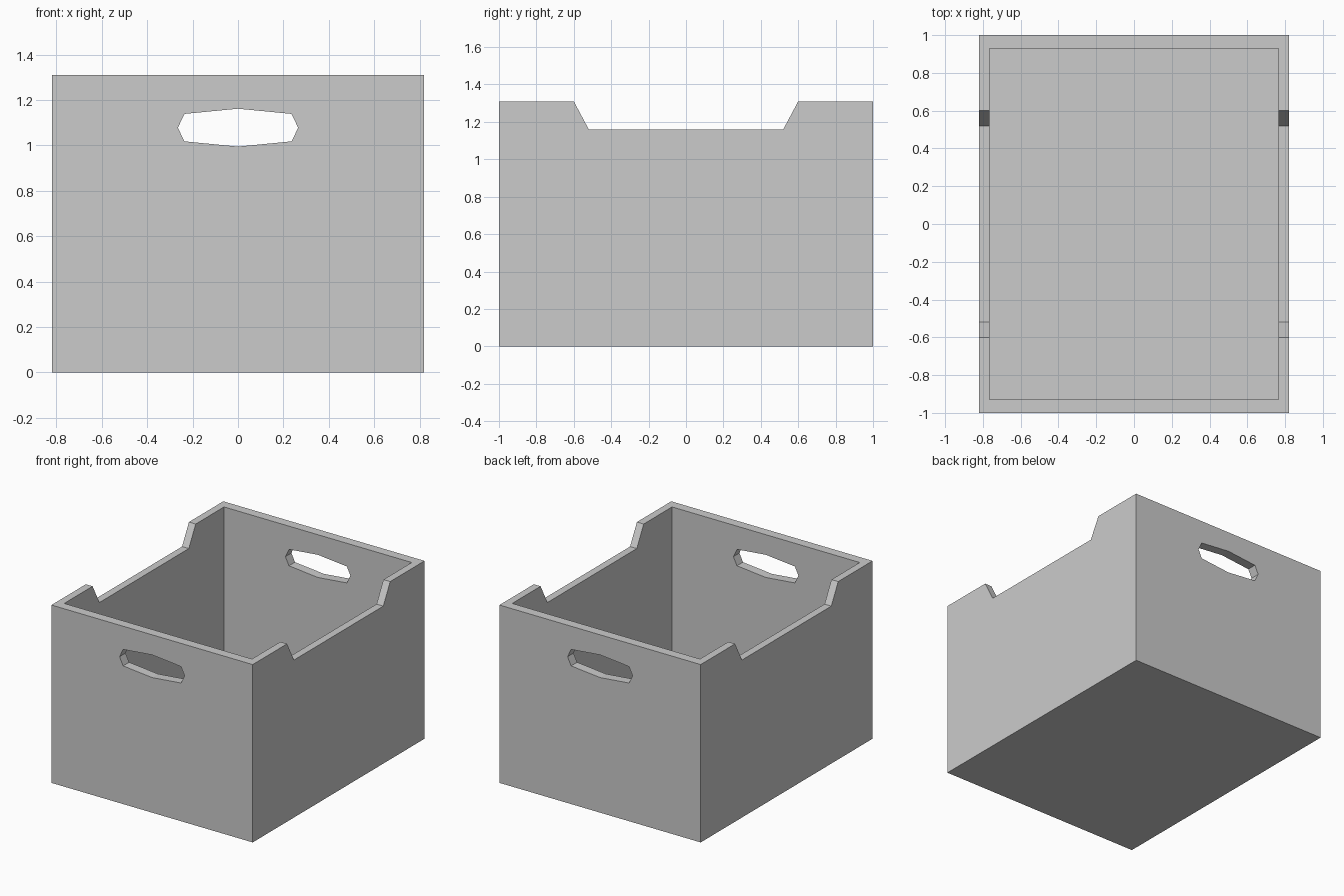
import bpy
import bmesh
from mathutils import Vector

if "Cube" in bpy.data.objects:
    bpy.data.objects.remove(bpy.data.objects["Cube"])

HALF_X, HALF_Y, HEIGHT = 0.82, 1.0, 1.31
WALL_X, WALL_Y, FLOOR = 0.055, 0.07, 0.06


def prism(name, profile, depth):
    """Extrude a closed 3D profile along a vector."""
    bm = bmesh.new()
    face = bm.faces.new([bm.verts.new(p) for p in profile])
    ext = bmesh.ops.extrude_face_region(bm, geom=[face], use_keep_orig=True)
    verts = [g for g in ext["geom"] if isinstance(g, bmesh.types.BMVert)]
    bmesh.ops.translate(bm, verts=verts, vec=Vector(depth))
    bmesh.ops.recalc_face_normals(bm, faces=bm.faces)
    mesh = bpy.data.meshes.new(name)
    bm.to_mesh(mesh)
    bm.free()
    obj = bpy.data.objects.new(name, mesh)
    bpy.context.collection.objects.link(obj)
    return obj


def rectangle(hx, hy, z):
    return [(-hx, -hy, z), (hx, -hy, z), (hx, hy, z), (-hx, hy, z)]


def carve(obj, cutter):
    """Subtract a cutter and remove it afterwards."""
    cutter.hide_render = True
    mod = obj.modifiers.new(cutter.name, 'BOOLEAN')
    mod.operation = 'DIFFERENCE'
    mod.solver = 'EXACT'
    mod.object = cutter
    bpy.context.view_layer.objects.active = obj
    bpy.ops.object.modifier_apply(modifier=mod.name)
    bpy.data.objects.remove(cutter)


# Outer box
crate = prism("storage_crate", rectangle(HALF_X, HALF_Y, 0), (0, 0, HEIGHT))

# Open interior
carve(crate, prism("cavity_cutter",
                   rectangle(HALF_X - WALL_X, HALF_Y - WALL_Y, FLOOR), (0, 0, 2)))

# Sloped notches in the tops of both side walls
notch = [(-0.52, 1.16), (0.52, 1.16), (0.60, HEIGHT), (0.60, 1.6),
         (-0.60, 1.6), (-0.60, HEIGHT)]
carve(crate, prism("notch_cutter", [(-1.2, y, z) for y, z in notch], (2.4, 0, 0)))

# Eight-sided hand holes through front and back walls
right = [(0.0, 0.995), (0.236, 1.018), (0.265, 1.078), (0.236, 1.139)]
left = [(0.0, 1.162), (-0.236, 1.139), (-0.265, 1.078), (-0.236, 1.018)]
carve(crate, prism("handle_cutter", [(x, -1.3, z) for x, z in right + left], (0, 2.6, 0)))
